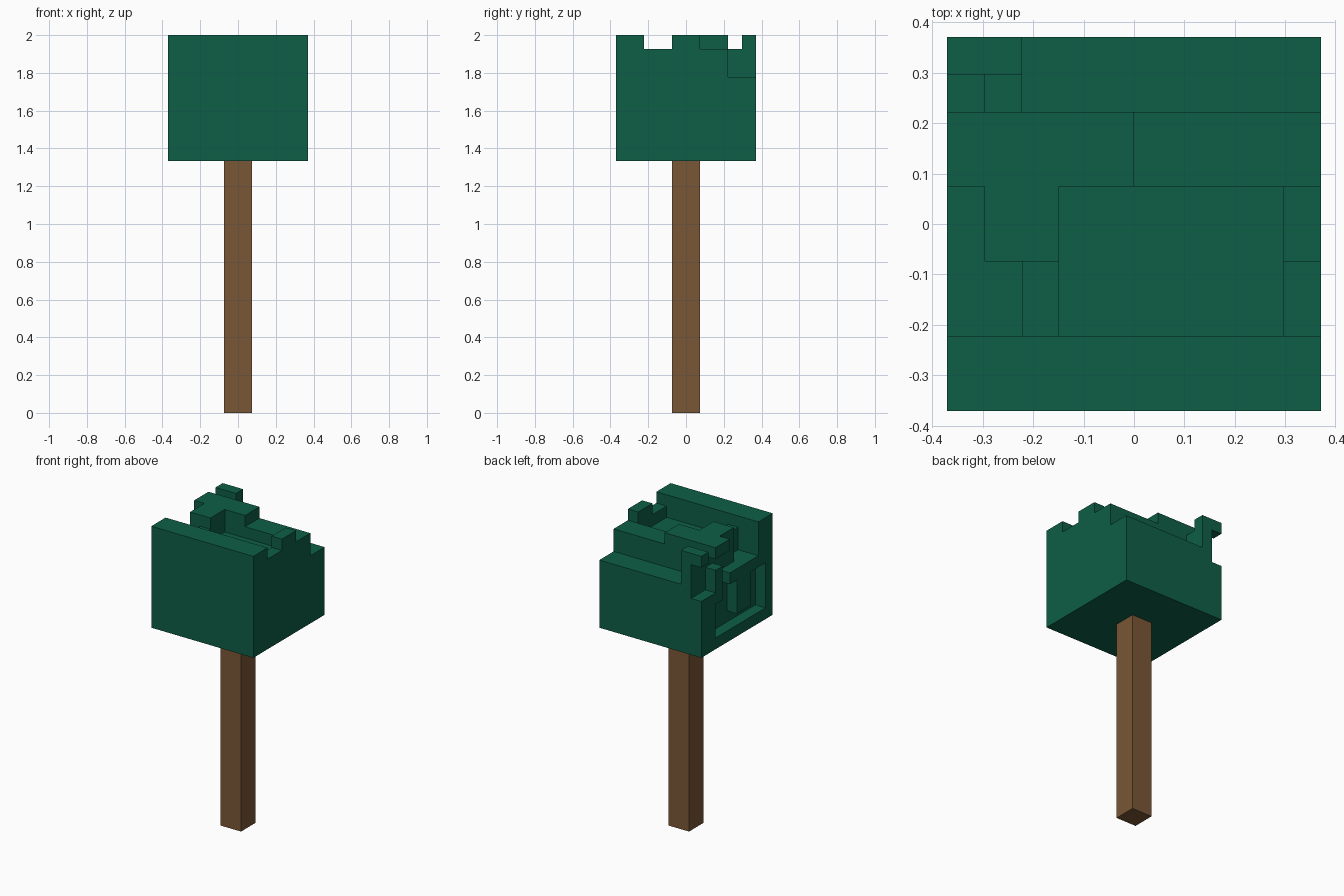
import bpy, bmesh, math
from mathutils import Vector

cube = bpy.data.objects.get("Cube")
if cube:
    bpy.data.objects.remove(cube, do_unlink=True)

U = 2 / 27  # one block


def material(name, rgb):
    m = bpy.data.materials.new(name)
    m.use_nodes = True
    m.diffuse_color = (*rgb, 1)
    bsdf = m.node_tree.nodes["Principled BSDF"]
    bsdf.inputs["Base Color"].default_value = (*rgb, 1)
    bsdf.inputs["Roughness"].default_value = 0.9
    return m


def box(x0, x1, y0, y1, z0, z1):
    """All block cells between the given bounds."""
    return {(x, y, z) for x in range(x0, x1) for y in range(y0, y1) for z in range(z0, z1)}


def build(name, cells, mat):
    """Turn block cells into one outer skin with large flat faces."""
    bm = bmesh.new()
    verts = {}

    def vert(p):
        if p not in verts:
            verts[p] = bm.verts.new(Vector(p) * U)
        return verts[p]

    for c in sorted(cells):
        for axis in range(3):
            for side in (0, 1):
                n = list(c)
                n[axis] += 2 * side - 1
                if tuple(n) in cells:
                    continue
                a, b = (axis + 1) % 3, (axis + 2) % 3
                quad = []
                for da, db in ((0, 0), (1, 0), (1, 1), (0, 1)):
                    p = list(c)
                    p[axis] += side
                    p[a] += da
                    p[b] += db
                    quad.append(vert(tuple(p)))
                bm.faces.new(quad if side else quad[::-1])
    bmesh.ops.dissolve_limit(bm, angle_limit=math.radians(1), verts=bm.verts[:], edges=bm.edges[:])
    me = bpy.data.meshes.new(name)
    bm.to_mesh(me)
    bm.free()
    me.materials.append(mat)
    ob = bpy.data.objects.new(name, me)
    bpy.context.collection.objects.link(ob)
    return ob


leaf_green = material("leaf green", (0.0044, 0.114, 0.063))
bark_brown = material("bark brown", (0.195, 0.095, 0.037))

# Trunk: square post
build("trunk", box(-1, 1, -1, 1, 0, 18), bark_brown)

# Crown: columns of different heights (x0, x1, y0, y1, top)
columns = [
    (-5, 5, -5, -3, 27),   # front wall
    (-5, -3, -3, -1, 24),  # low step
    (-5, -4, -1, 1, 24),
    (-3, -2, -3, -1, 26),
    (-2, 4, -3, 1, 25),    # sunken middle
    (4, 5, -3, -1, 26),
    (4, 5, -1, 1, 27),
    (-5, 0, 1, 3, 27),     # raised ridge
    (-4, -2, -1, 1, 27),
    (0, 5, 1, 3, 26),
    (-3, 5, 3, 5, 24),     # back step
    (-5, -4, 3, 5, 23),
    (-4, -3, 3, 4, 26),
    (-4, -3, 4, 5, 27),
]
crown = set()
for x0, x1, y0, y1, top in columns:
    crown |= box(x0, x1, y0, y1, 18, top)

# Hollow in the side, open upwards beneath the ridge
crown -= box(-5, -4, -4, 3, 19, 23)
crown -= box(-5, -4, 1, 3, 19, 26)

# Blocks left standing in the hollow, and the overhanging back corner
crown |= box(-5, -4, -2, 0, 20, 23)
crown |= box(-5, -4, 2, 3, 22, 25)
crown |= box(-5, -4, 4, 5, 26, 27)
build("leaf_crown", crown, leaf_green)
